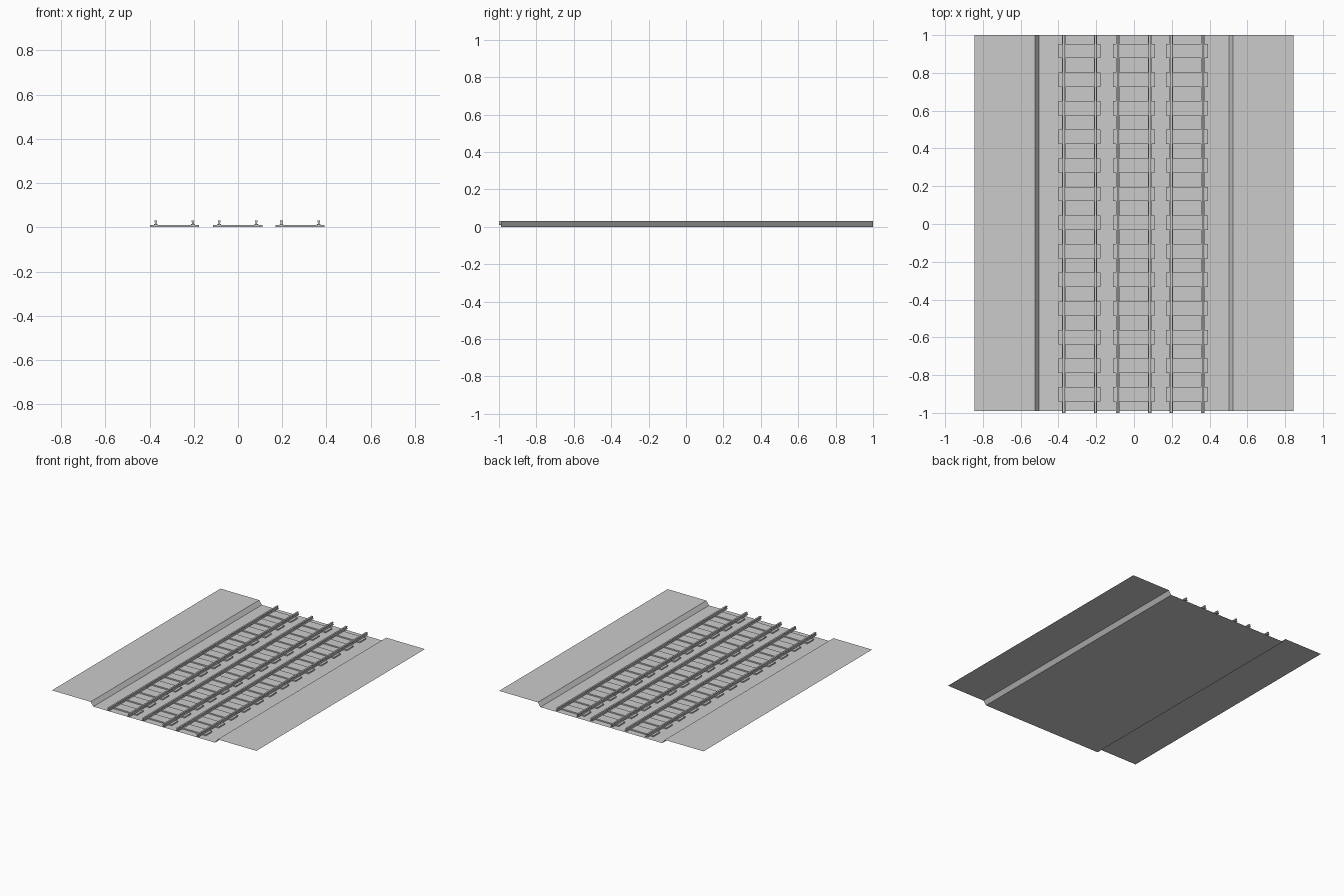
import bpy

cube = bpy.data.objects.get("Cube")
if cube:
    bpy.data.objects.remove(cube, do_unlink=True)

# One plain grey for every part
grey = bpy.data.materials.new("light grey")
grey.use_nodes = True
COLOR = (0.6, 0.6, 0.6, 1)
grey.diffuse_color = COLOR
grey.node_tree.nodes["Principled BSDF"].inputs["Base Color"].default_value = COLOR


def extrude_profile(name, points, y0, y1, closed):
    """Sweep an x-z profile along y; closed profiles get end caps."""
    n = len(points)
    verts = [(x, y, z) for y in (y0, y1) for x, z in points]
    count = n if closed else n - 1
    faces = [(i, (i + 1) % n, (i + 1) % n + n, i + n) for i in range(count)]
    if closed:
        faces += [tuple(reversed(range(n))), tuple(range(n, 2 * n))]
    mesh = bpy.data.meshes.new(name)
    mesh.from_pydata(verts, [], faces)
    mesh.materials.append(grey)
    obj = bpy.data.objects.new(name, mesh)
    bpy.context.collection.objects.link(obj)
    return obj


# Thin ground sheet: sunken track bed between two raised banks
half = [(0.503, 0), (0.525, 0.03), (0.845, 0.03)]
section = [(-x, z) for x, z in reversed(half)] + half
extrude_profile("ground_sheet", section, -0.99, 1, False)

# Rail section: wide foot, slim web, squared head
rail_half = [(0.009, 0.01), (0.009, 0.013), (0.004, 0.016),
             (0.004, 0.022), (0.006, 0.024), (0.006, 0.03)]
SLEEPERS, PITCH, FIRST = 13, 0.1515, -0.902

for track, cx in (("left", 0.281), ("middle", -0.001), ("right", -0.288)):
    # Pair of rails
    for side, sx in (("left", 0.084), ("right", -0.084)):
        x0 = cx + sx
        loop = [(x0 + x, z) for x, z in rail_half]
        loop += [(x0 - x, z) for x, z in reversed(rail_half)]
        extrude_profile(f"{track}_track_{side}_rail", loop, -1, 1, True)
    # Row of sleepers
    a, b = cx - 0.111, cx + 0.111
    box = [(a, 0.001), (b, 0.001), (b, 0.01), (a, 0.01)]
    for i in range(SLEEPERS):
        y = FIRST + i * PITCH
        extrude_profile(f"{track}_track_sleeper_{i + 1}", box, y - 0.038, y + 0.038, True)
